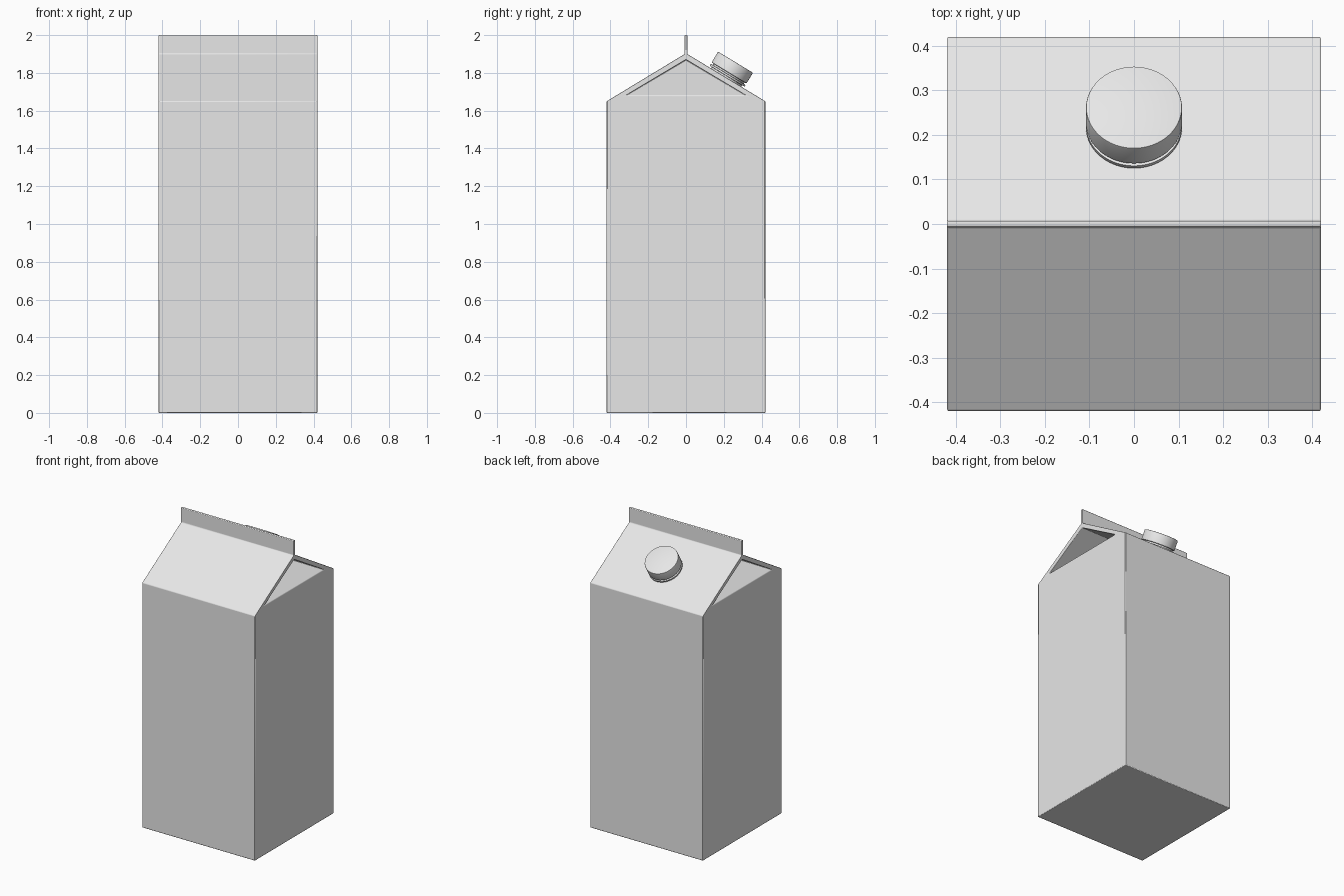
import bpy, bmesh, math
from mathutils import Vector, Matrix

if "Cube" in bpy.data.objects:
    bpy.data.objects.remove(bpy.data.objects["Cube"])

card = bpy.data.materials.new("light_grey_card")
card.diffuse_color = (0.8, 0.8, 0.8, 1)
card.use_nodes = True
card.node_tree.nodes["Principled BSDF"].inputs["Base Color"].default_value = card.diffuse_color

W, EAVE, RIDGE, TOP, FIN = 0.42, 1.65, 1.9, 2.0, 0.007
MY, MZ0, MZ1, DEPTH = 0.32, 1.68, 1.87, 0.32   # folded gable recess


def finish(bm, name):
    bmesh.ops.recalc_face_normals(bm, faces=bm.faces)
    me = bpy.data.meshes.new(name)
    bm.to_mesh(me)
    bm.free()
    ob = bpy.data.objects.new(name, me)
    bpy.context.collection.objects.link(ob)
    me.materials.append(card)
    bpy.ops.object.select_all(action='DESELECT')
    bpy.context.view_layer.objects.active = ob
    ob.select_set(True)
    return ob


# Carton: side profile swept across x, with a folded-in triangle at each end
profile = [(-W, 0), (W, 0), (W, EAVE), (FIN, RIDGE), (FIN, TOP),
           (-FIN, TOP), (-FIN, RIDGE), (-W, EAVE)]
mouth = [(-MY, MZ0), (MY, MZ0), (0, MZ1)]
bm = bmesh.new()
ends = []
for s in (-1, 1):
    p = [bm.verts.new((s * W, y, z)) for y, z in profile]
    a, b, c = [bm.verts.new((s * W, y, z)) for y, z in mouth]
    inner = bm.verts.new((s * (W - DEPTH), 0, MZ1))
    bm.faces.new((p[0], p[1], p[2], b, a, p[7]))        # side wall
    bm.faces.new((p[2], p[3], c, b))                    # roof rims
    bm.faces.new((p[7], a, c, p[6]))
    bm.faces.new((p[6], c, p[3], p[4], p[5]))           # fin end
    for u, v in ((a, b), (b, c), (c, a)):               # folded panels
        bm.faces.new((u, v, inner))
    ends.append(p)
n = len(profile)
for i in range(n):
    j = (i + 1) % n
    bm.faces.new((ends[0][i], ends[0][j], ends[1][j], ends[1][i]))
carton = finish(bm, "carton")
bev = carton.modifiers.new("soft_edges", 'BEVEL')
bev.width, bev.segments = 0.004, 2
bev.limit_method, bev.angle_limit = 'ANGLE', math.radians(30)
bpy.ops.object.shade_smooth_by_angle(angle=math.radians(30))

# Screw cap with neck and flange: lathed profile standing on the back roof
slope = Vector((0, RIDGE - EAVE, W - FIN)).normalized()
base = Vector((0, 0.213, RIDGE - (0.213 - FIN) * (RIDGE - EAVE) / (W - FIN)))
place = Matrix.Translation(base) @ Vector((0, 0, 1)).rotation_difference(slope).to_matrix().to_4x4()


def lathe(name, pts, seg=48):
    bm = bmesh.new()
    rings = [[bm.verts.new((r * math.cos(2 * math.pi * k / seg),
                            r * math.sin(2 * math.pi * k / seg), h))
              for k in range(seg)] for r, h in pts]
    for lo, hi in zip(rings, rings[1:]):
        for k in range(seg):
            m = (k + 1) % seg
            bm.faces.new((lo[k], lo[m], hi[m], hi[k]))
    bm.faces.new(rings[0])
    bm.faces.new(rings[-1])
    bm.transform(place)
    finish(bm, name)
    bpy.ops.object.shade_smooth_by_angle(angle=math.radians(40))


lathe("cap_neck", [(0.094, -0.005), (0.094, 0.008), (0.108, 0.009),
                   (0.108, 0.019), (0.096, 0.020), (0.096, 0.032)])
lathe("screw_cap", [(0.104, 0.028), (0.108, 0.030), (0.108, 0.091),
                    (0.107, 0.094), (0.104, 0.095)])
